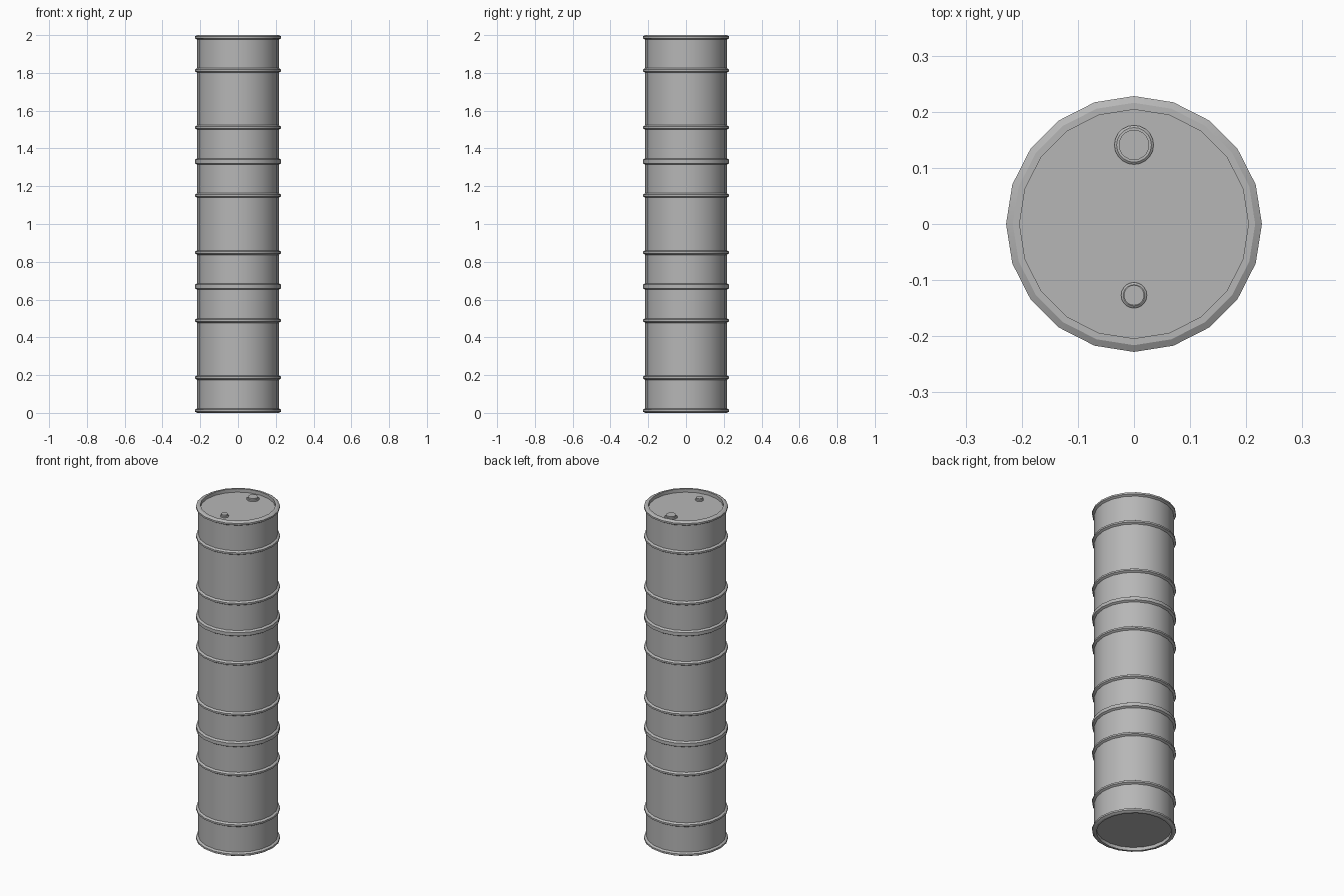
import bpy, bmesh, math
from math import sin, cos, tau

cube = bpy.data.objects.get("Cube")
if cube:
    bpy.data.objects.remove(cube, do_unlink=True)

steel = bpy.data.materials.new("grey_steel")
steel.use_nodes = True
colour = (0.47, 0.47, 0.47, 1)
steel.diffuse_color = colour
steel.node_tree.nodes["Principled BSDF"].inputs["Base Color"].default_value = colour


def lathe(name, profile, sides, location):
    """Revolve (radius, height) points about z and cap both open ends."""
    bm = bmesh.new()
    rings = [[bm.verts.new((r * cos(tau * i / sides), r * sin(tau * i / sides), z))
              for i in range(sides)] for r, z in profile]
    for low, high in zip(rings, rings[1:]):
        for i in range(sides):
            j = (i + 1) % sides
            bm.faces.new((low[i], low[j], high[j], high[i]))
    bm.faces.new(rings[0][::-1])
    bm.faces.new(rings[-1])
    mesh = bpy.data.meshes.new(name)
    bm.to_mesh(mesh)
    bm.free()
    mesh.materials.append(steel)
    obj = bpy.data.objects.new(name, mesh)
    bpy.context.collection.objects.link(obj)
    obj.location = location
    bpy.ops.object.select_all(action='DESELECT')
    obj.select_set(True)
    bpy.context.view_layer.objects.active = obj
    bpy.ops.object.shade_smooth_by_angle(angle=math.radians(30))
    return obj


HEIGHT, PITCH = 0.676, 0.662
BODY, BULGE, INNER = 0.216, 0.228, 0.204
RECESS = 0.02


def band(z):
    """Bevelled hoop standing out from the wall, centred on z."""
    return [(BODY, z - 0.012), (BULGE, z - 0.005), (BULGE, z + 0.005), (BODY, z + 0.012)]


# Drum wall: recessed base, rim, two ribs, rim, recessed lid
drum_profile = [(INNER, RECESS), (INNER, 0)]
for z in (0.012, 0.187, 0.489, HEIGHT - 0.012):
    drum_profile += band(z)
drum_profile += [(INNER, HEIGHT), (INNER, HEIGHT - RECESS)]


def bung(name, radius, flange, y, z):
    """Screw cap on a bevelled flange."""
    lathe(name, [(flange, 0), (flange, 0.003), (flange - 0.004, 0.006),
                 (radius, 0.006), (radius, 0.015)], 20, (0, y, z))


# Stack of three drums, each with a large and a small bung on its lid
for level, label in enumerate(("lower", "middle", "upper")):
    base = level * PITCH
    lathe(label + "_drum", drum_profile, 20, (0, 0, base))
    lid = base + HEIGHT - RECESS
    bung(label + "_large_bung", 0.027, 0.035, 0.141, lid)
    bung(label + "_small_bung", 0.018, 0.023, -0.127, lid)
